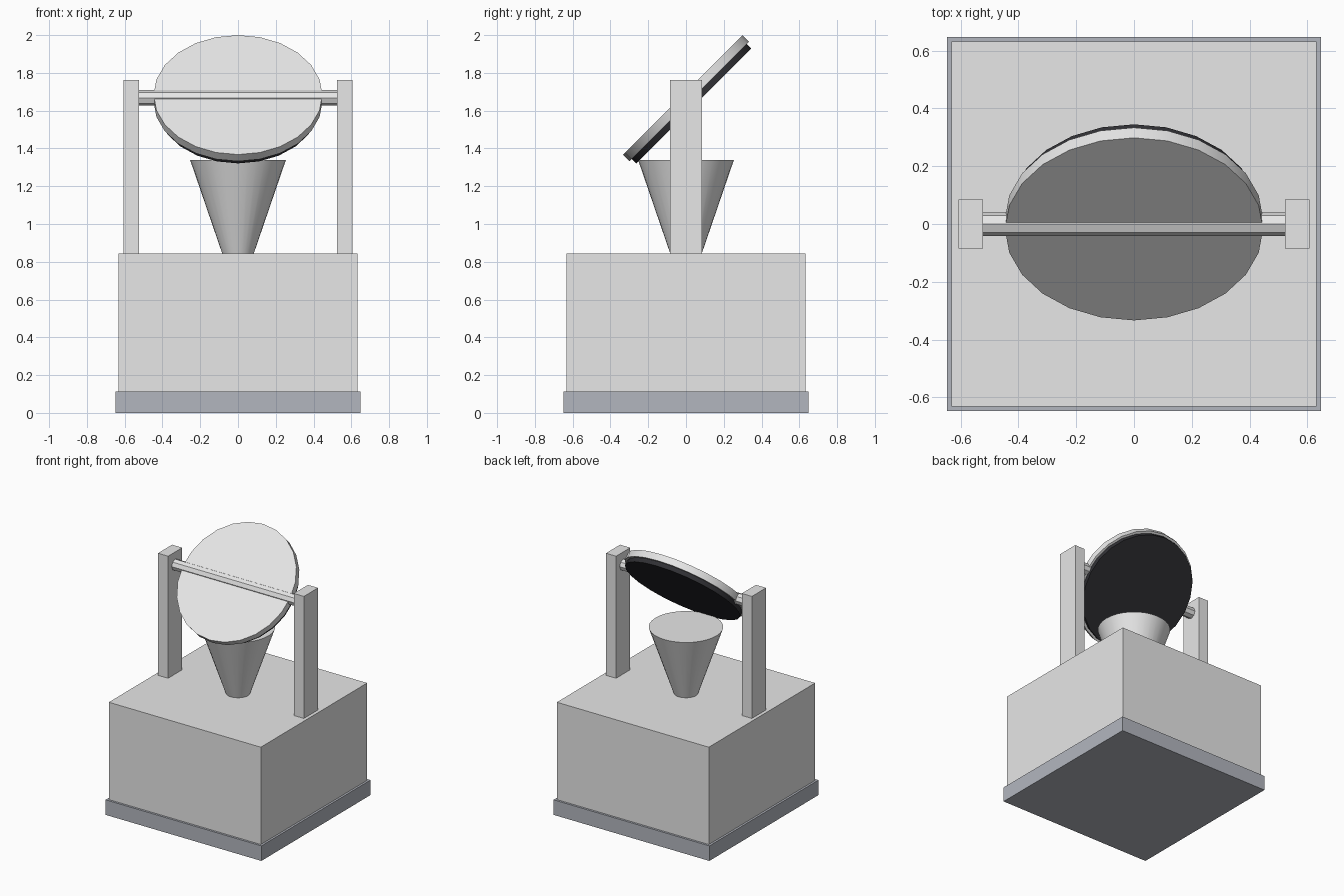
import bpy
import math

if "Cube" in bpy.data.objects:
    bpy.data.objects.remove(bpy.data.objects["Cube"], do_unlink=True)


def material(name, color):
    m = bpy.data.materials.new(name)
    m.use_nodes = True
    m.diffuse_color = (*color, 1)
    m.node_tree.nodes["Principled BSDF"].inputs["Base Color"].default_value = (*color, 1)
    return m


light_grey = material("light_grey", (0.8, 0.8, 0.8))
slate_grey = material("slate_grey", (0.45, 0.47, 0.52))
near_black = material("near_black", (0.03, 0.03, 0.035))


def finish(name, mat):
    obj = bpy.context.object
    obj.name = name
    obj.data.materials.append(mat)
    return obj


def box(name, mat, x, half_x, half_y, bottom, top):
    bpy.ops.mesh.primitive_cube_add(size=2, location=(x, 0, (bottom + top) / 2))
    obj = finish(name, mat)
    obj.scale = (half_x, half_y, (top - bottom) / 2)
    bpy.ops.object.transform_apply(location=False, rotation=False, scale=True)


def cone(name, mat, sides, r1, r2, depth, location, rotation=(0, 0, 0), smooth=True):
    bpy.ops.mesh.primitive_cone_add(vertices=sides, radius1=r1, radius2=r2, depth=depth,
                                    location=location, rotation=rotation)
    finish(name, mat)
    if smooth:
        bpy.ops.object.shade_smooth_by_angle(angle=math.radians(30))


# Plinth and body
box("plinth", slate_grey, 0, 0.648, 0.648, 0, 0.113)
box("body", light_grey, 0, 0.632, 0.632, 0.113, 0.845)

# Support posts on both sides
for name, side in (("left_post", 1), ("right_post", -1)):
    box(name, light_grey, side * 0.565, 0.042, 0.084, 0.845, 1.763)

# Funnel widening upward
cone("funnel", light_grey, 32, 0.084, 0.254, 0.495, (0, 0, 0.845 + 0.495 / 2))

# Tilted disc, its dark backing and the axle through it
PIVOT = 1.666
tilt = math.radians(45)


def behind(offset):
    # Point on the disc axis, measured backward and down from the pivot
    return (0, offset * math.sin(tilt), PIVOT - offset * math.cos(tilt))


cone("disc", light_grey, 24, 0.447, 0.447, 0.05, behind(0), (tilt, 0, 0))
cone("disc_backing", near_black, 24, 0.43, 0.43, 0.034, behind(0.041), (tilt, 0, 0))
cone("axle", light_grey, 8, 0.041, 0.041, 1.06, (0, 0, PIVOT + 0.002),
     (0, math.pi / 2, 0), smooth=False)
